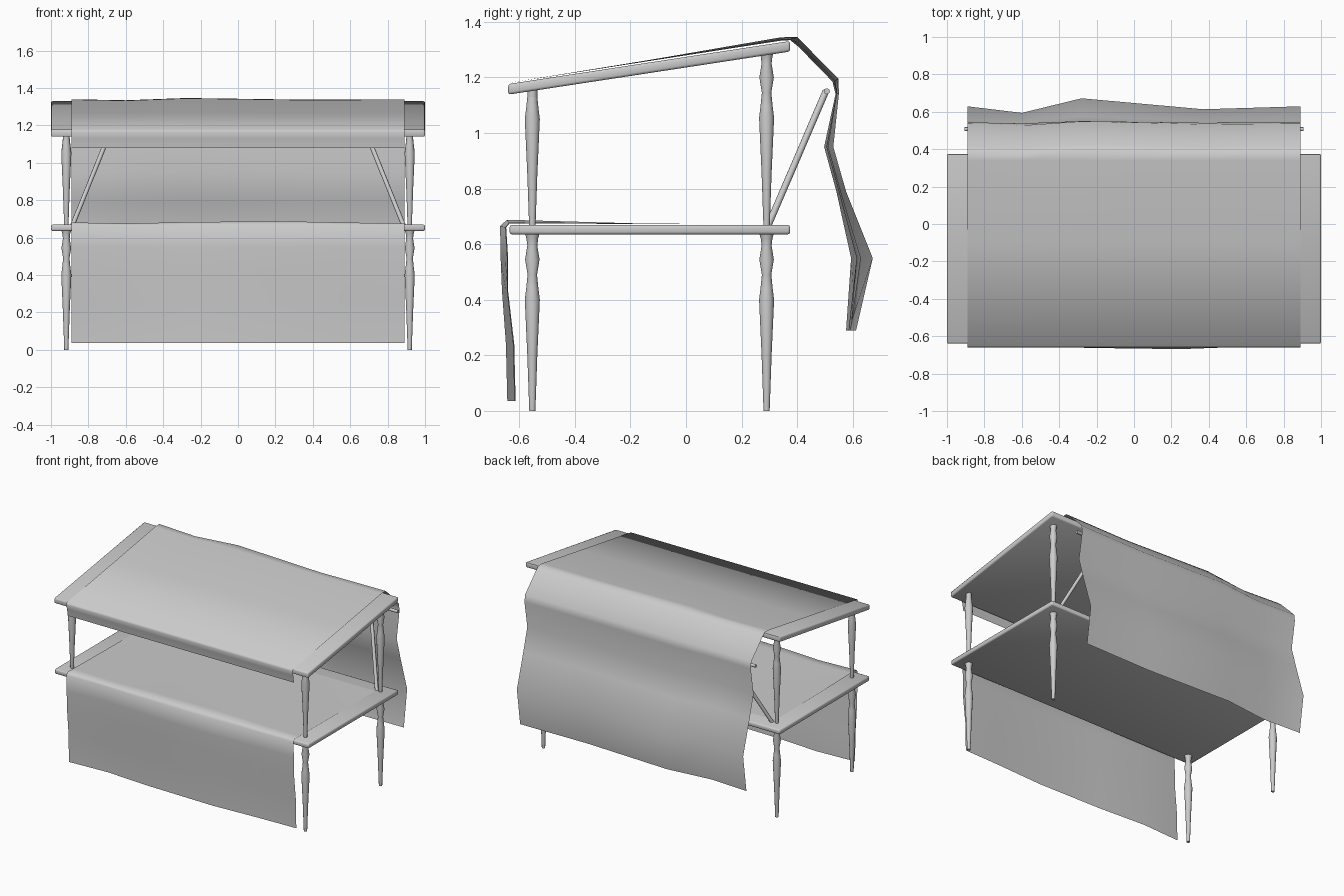
import bpy, bmesh, math
from mathutils import Vector

if "Cube" in bpy.data.objects:
    bpy.data.objects.remove(bpy.data.objects["Cube"])


def finish(bm, name, angle=50):
    bmesh.ops.recalc_face_normals(bm, faces=bm.faces[:])
    me = bpy.data.meshes.new(name)
    bm.to_mesh(me)
    bm.free()
    ob = bpy.data.objects.new(name, me)
    bpy.context.collection.objects.link(ob)
    bpy.ops.object.select_all(action='DESELECT')
    ob.select_set(True)
    bpy.context.view_layer.objects.active = ob
    bpy.ops.object.shade_smooth_by_angle(angle=math.radians(angle))
    return ob


# board following a line in the y-z plane, softly rounded edges
def board(name, a, b, thick):
    bm = bmesh.new()
    rows = [[bm.verts.new((x, y, z + dz)) for (y, z) in (a, b) for dz in (0, thick)] for x in (-1, 1)]
    l, r = rows
    for i, j in ((0, 1), (1, 3), (3, 2), (2, 0)):
        bm.faces.new((l[i], l[j], r[j], r[i]))
    bm.faces.new((l[0], l[1], l[3], l[2]))
    bm.faces.new((r[0], r[2], r[3], r[1]))
    bmesh.ops.recalc_face_normals(bm, faces=bm.faces[:])
    bmesh.ops.bevel(bm, geom=bm.edges[:], offset=0.009, segments=2, profile=0.5, affect='EDGES')
    return finish(bm, name)


# turned leg: lathe of (radius, height)
LEG = [(.011, 0), (.018, .2), (.027, .40), (.022, .44), (.017, .49),
       (.026, .545), (.018, .595), (.021, .62), (.028, .645)]


def leg(name, x, y, z0, count=9, sides=12):
    bm = bmesh.new()
    rings = []
    for r, h in LEG[:count]:
        rings.append([bm.verts.new((x + r * math.cos(2 * math.pi * k / sides),
                                    y + r * math.sin(2 * math.pi * k / sides), z0 + h))
                      for k in range(sides)])
    for p, q in zip(rings, rings[1:]):
        for k in range(sides):
            n = (k + 1) % sides
            bm.faces.new((p[k], p[n], q[n], q[k]))
    bm.faces.new(rings[0])
    bm.faces.new(rings[-1])
    return finish(bm, name)


# round bar between two points
def bar(name, a, b, r, sides=8):
    a, b = Vector(a), Vector(b)
    bm = bmesh.new()
    bmesh.ops.create_cone(bm, cap_ends=True, segments=sides, radius1=r, radius2=r, depth=(b - a).length)
    rot = (b - a).to_track_quat('Z', 'Y')
    for v in bm.verts:
        v.co = rot @ v.co + (a + b) / 2
    return finish(bm, name)


# draped sheet: rows of (y, z, y ripple, z ripple), ripple weighted per column
def cloth(name, cols, rows):
    bm = bmesh.new()
    grid = [[bm.verts.new((x, y + w * dy, z + w * dz)) for x, w in cols] for y, z, dy, dz in rows]
    for p, q in zip(grid, grid[1:]):
        for i in range(len(cols) - 1):
            bm.faces.new((p[i], p[i + 1], q[i + 1], q[i]))
    return finish(bm, name, 80)


# table top and sloping roof board
board("table_top", (-.635, .635), (.375, .635), .034)
board("roof_board", (-.64, 1.138), (.375, 1.293), .038)

# lower and upper turned legs, diagonal braces
for s, side in ((-1, "left"), (1, "right")):
    x = s * .918
    leg("front_leg_" + side, x, -.553, 0)
    leg("back_leg_" + side, x, .29, 0)
    leg("upper_front_leg_" + side, x, -.553, .65, 5 + 1 - 1)
    bar("upper_front_leg_cap_" + side, (x, -.553, 1.13), (x, -.553, 1.165), .018, 12)
    leg("upper_back_leg_" + side, x, .29, .655)
    bar("brace_" + side, (s * .885, .295, .665), (s * .69, .503, 1.15), .012)

# rear rod carrying the cloth
bar("rear_rod", (-.905, .507, 1.15), (.905, .507, 1.15), .011)

# roof cloth, hanging down at the back
cloth("roof_cloth",
      [(-.89, .45), (-.6, 0), (-.28, 1), (.37, .25), (.89, .45)],
      [(-.642, 1.08, 0, 0), (-.649, 1.13, 0, 0), (-.659, 1.165, 0, 0), (-.652, 1.178, 0, 0),
       (-.1, 1.264, 0, .004), (.34, 1.332, 0, .012), (.375, 1.334, .025, .012),
       (.405, 1.31, .02, .01), (.527, 1.185, .022, .01), (.538, 1.14, .012, 0),
       (.497, .95, .033, 0), (.541, .79, .035, 0), (.594, .55, .078, 0), (.576, .29, .036, 0)])

# table cloth, hanging down at the front
cloth("table_cloth",
      [(-.89, .5), (-.6, 0), (-.25, .7), (.25, 1), (.6, .4), (.89, .1)],
      [(.27, .672, 0, 0), (-.15, .673, 0, .001), (-.58, .674, 0, .012), (-.635, .675, -.01, .012),
       (-.647, .66, -.022, .005), (-.64, .55, -.027, 0), (-.64, .43, -.022, 0),
       (-.618, .24, -.03, 0), (-.613, .035, -.03, 0)])
